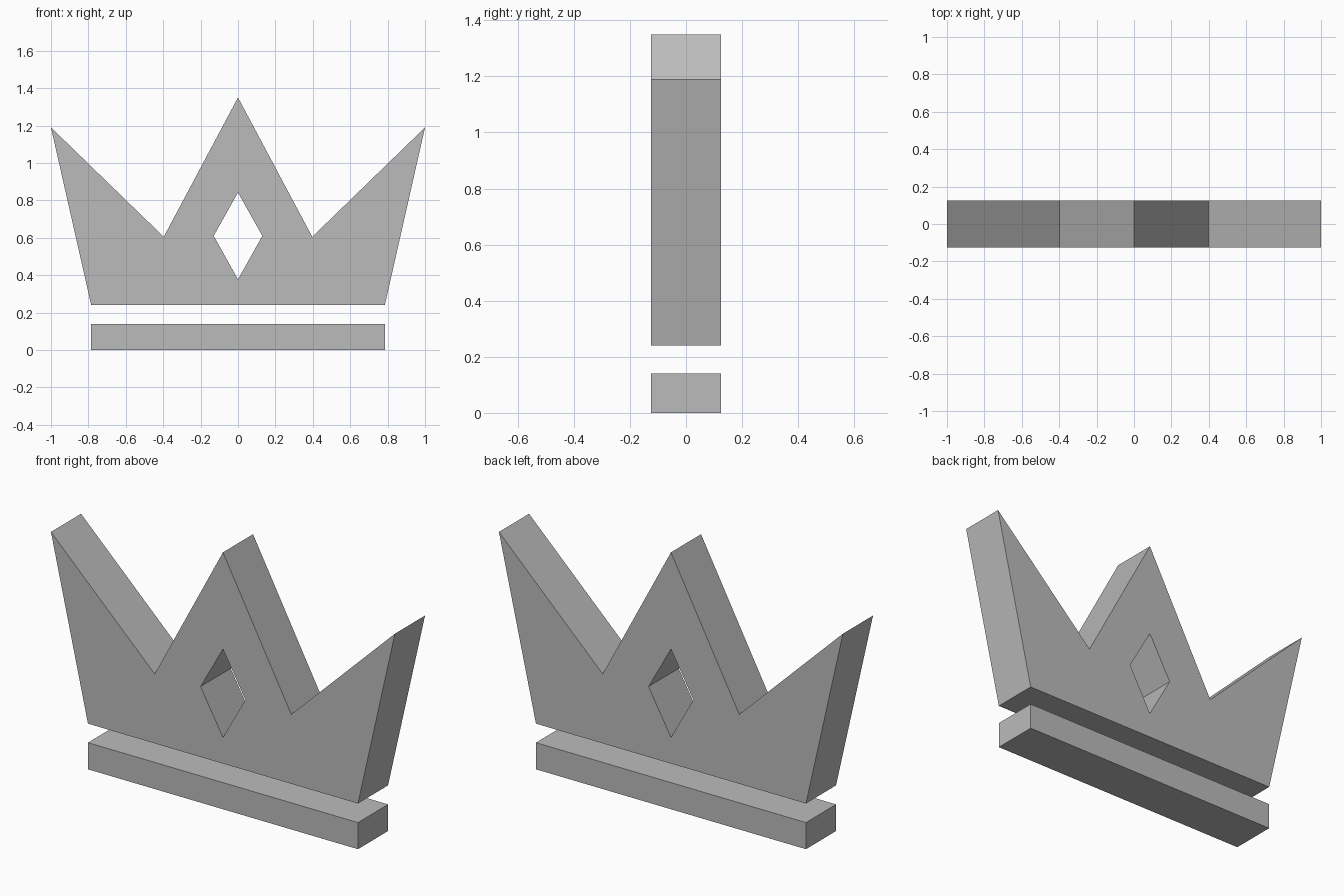
import bpy
import bmesh

DEPTH = 0.25

cube = bpy.data.objects.get("Cube")
if cube:
    bpy.data.objects.remove(cube, do_unlink=True)

grey = bpy.data.materials.new("plain_grey")
grey.use_nodes = True
grey.diffuse_color = (0.5, 0.5, 0.5, 1)
grey.node_tree.nodes["Principled BSDF"].inputs["Base Color"].default_value = (0.5, 0.5, 0.5, 1)


def slab(name, outline, depth=DEPTH):
    """Extrude an x-z outline along y, centred on y = 0."""
    bm = bmesh.new()
    face = bm.faces.new([bm.verts.new((x, -depth / 2, z)) for x, z in outline])
    grown = bmesh.ops.extrude_face_region(bm, geom=[face])
    verts = [g for g in grown["geom"] if isinstance(g, bmesh.types.BMVert)]
    bmesh.ops.translate(bm, verts=verts, vec=(0, depth, 0))
    bmesh.ops.recalc_face_normals(bm, faces=bm.faces)
    mesh = bpy.data.meshes.new(name)
    bm.to_mesh(mesh)
    bm.free()
    mesh.materials.append(grey)
    obj = bpy.data.objects.new(name, mesh)
    bpy.context.collection.objects.link(obj)
    return obj


def mirrored(right_half, *centre):
    """Close a half outline across x = 0."""
    return right_half + list(centre[:1]) + [(-x, z) for x, z in reversed(right_half)] + list(centre[1:])


# Base bar
slab("base_bar", mirrored([(0.785, 0), (0.785, 0.14)]))

# Three-pointed crown body
body = slab("crown_body", mirrored([(0.785, 0.24), (1, 1.19), (0.397, 0.605)], (0, 1.35)))

# Diamond opening through the body
cutter = slab("diamond_cutter", [(0, 0.377), (0.13, 0.61), (0, 0.842), (-0.13, 0.61)], DEPTH * 2)
cutter.hide_render = True
cutter.hide_set(True)
cutter.display_type = 'WIRE'
hole = body.modifiers.new("diamond_opening", 'BOOLEAN')
hole.operation = 'DIFFERENCE'
hole.solver = 'EXACT'
hole.object = cutter
